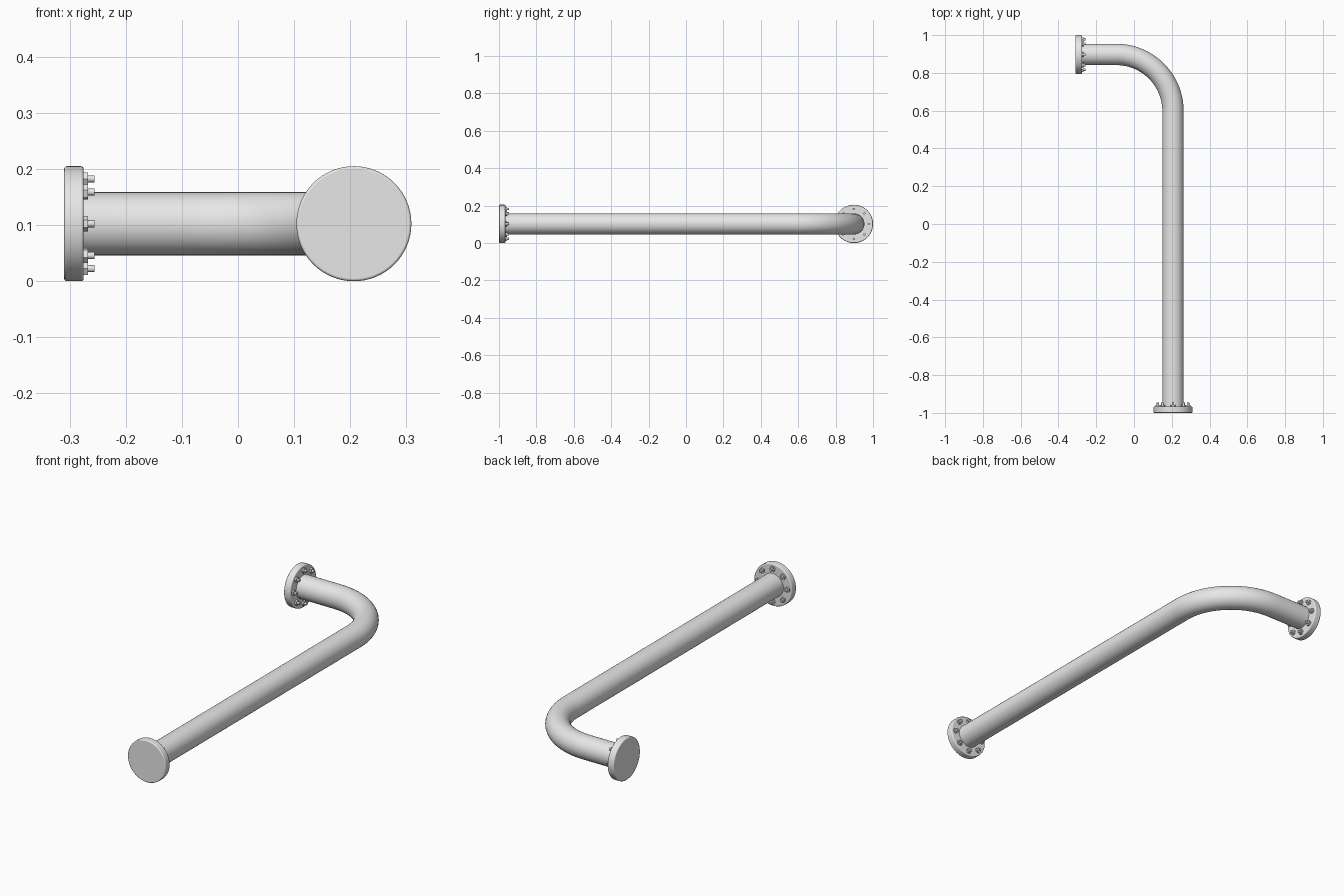
import bpy, bmesh
from math import cos, sin, pi, radians
from mathutils import Matrix, Vector

cube = bpy.data.objects.get("Cube")
if cube:
    bpy.data.objects.remove(cube, do_unlink=True)

# One plain metal colour
GREY = (0.8, 0.8, 0.8, 1)
steel = bpy.data.materials.new("light_grey_steel")
steel.use_nodes = True
steel.diffuse_color = GREY
steel.node_tree.nodes["Principled BSDF"].inputs["Base Color"].default_value = GREY

AXIS_Z = 0.1025
FLANGE_R, FLANGE_T = 0.1025, 0.035
PIPE_R, BEND_R = 0.0565, 0.3
BOLT_CIRCLE, BOLTS = 0.08, 8


def smooth(obj, angle=40):
    bpy.ops.object.select_all(action='DESELECT')
    obj.select_set(True)
    bpy.context.view_layer.objects.active = obj
    bpy.ops.object.shade_smooth_by_angle(angle=radians(angle))


def add_mesh(name, bm, matrix, angle=40):
    mesh = bpy.data.meshes.new(name)
    bm.to_mesh(mesh)
    bm.free()
    mesh.materials.append(steel)
    obj = bpy.data.objects.new(name, mesh)
    bpy.context.collection.objects.link(obj)
    obj.matrix_world = matrix
    smooth(obj, angle)
    return obj


def add_cylinder(bm, radius, z0, z1, sides, spot=(0, 0), turn=0):
    place = Matrix.Translation((*spot, (z0 + z1) / 2)) @ Matrix.Rotation(turn, 4, 'Z')
    bmesh.ops.create_cone(bm, cap_ends=True, segments=sides, radius1=radius,
                          radius2=radius, depth=z1 - z0, matrix=place)


def add_flange(side, matrix):
    # Disc with rounded rims; local z points towards the pipe
    bm = bmesh.new()
    add_cylinder(bm, FLANGE_R, 0, FLANGE_T, 64)
    rims = [e for e in bm.edges if e.calc_face_angle(0) > 1]
    bmesh.ops.bevel(bm, geom=rims, offset=0.005, segments=3, profile=0.5, affect='EDGES')
    disc = add_mesh(side + "_flange", bm, matrix)
    disc.modifiers.new("flat_caps", 'WEIGHTED_NORMAL').keep_sharp = True

    # Ring of hexagonal nuts with protruding studs
    bm = bmesh.new()
    for i in range(BOLTS):
        a = 2 * pi * i / BOLTS
        spot = (BOLT_CIRCLE * cos(a), BOLT_CIRCLE * sin(a))
        add_cylinder(bm, 0.0135, FLANGE_T - 0.002, FLANGE_T + 0.008, 6, spot, a)
        add_cylinder(bm, 0.0063, FLANGE_T, FLANGE_T + 0.019, 16, spot, a)
    add_mesh(side + "_bolts", bm, matrix, 30)


# Flanges at both ends of the pipe
back_end = Vector((-0.31, 0.8975, AXIS_Z))
front_end = Vector((0.2065, -1, AXIS_Z))
add_flange("back", Matrix.Translation(back_end) @ Matrix.Rotation(pi / 2, 4, 'Y'))
add_flange("front", Matrix.Translation(front_end) @ Matrix.Rotation(-pi / 2, 4, 'X'))

# Pipe: straight run, quarter bend, short run
centre = Vector((front_end.x - BEND_R, back_end.y - BEND_R, AXIS_Z))
STEPS = 24
path = [front_end + Vector((0, 0.02, 0))]
for i in range(STEPS + 1):
    a = pi / 2 * i / STEPS
    path.append(centre + BEND_R * Vector((cos(a), sin(a), 0)))
path.append(back_end + Vector((0.02, 0, 0)))

curve = bpy.data.curves.new("pipe", 'CURVE')
curve.dimensions = '3D'
curve.bevel_depth = PIPE_R
curve.bevel_resolution = 14
spline = curve.splines.new('POLY')
spline.points.add(len(path) - 1)
for point, co in zip(spline.points, path):
    point.co = (*co, 1)
curve.materials.append(steel)
pipe = bpy.data.objects.new("pipe", curve)
bpy.context.collection.objects.link(pipe)
bpy.ops.object.select_all(action='DESELECT')
pipe.select_set(True)
bpy.context.view_layer.objects.active = pipe
bpy.ops.object.convert(target='MESH')
smooth(bpy.context.view_layer.objects.active)
